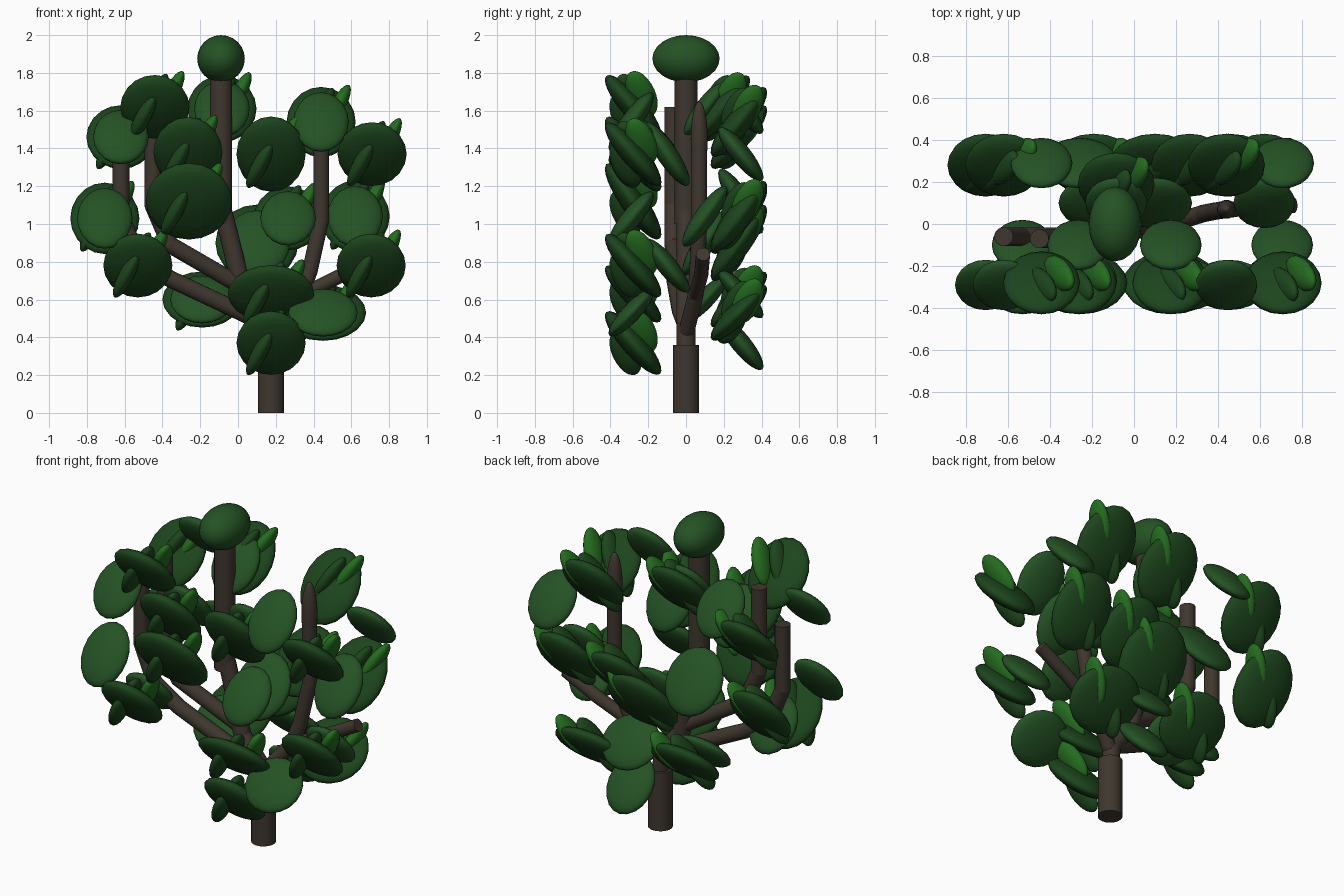
import bpy
from math import radians
from mathutils import Vector, Euler, Matrix

if "Cube" in bpy.data.objects:
    bpy.data.objects.remove(bpy.data.objects["Cube"])


def material(name, rgb):
    m = bpy.data.materials.new(name)
    m.diffuse_color = (*rgb, 1)
    m.use_nodes = True
    m.node_tree.nodes["Principled BSDF"].inputs["Base Color"].default_value = m.diffuse_color
    return m


BARK = material("bark", (0.05, 0.038, 0.028))
DARK = material("dark_leaf", (0.012, 0.06, 0.012))
MID = material("mid_leaf", (0.018, 0.085, 0.018))
BRIGHT = material("bright_leaf", (0.018, 0.15, 0.014))


def finish(name, mat):
    ob = bpy.context.object
    ob.name = name
    ob.data.materials.append(mat)
    bpy.ops.object.shade_smooth_by_angle(angle=radians(40))
    return ob


def blob(name, loc, radii, rot, mat, stretch=(1, 1, 1)):
    """Ellipsoid, tilted, then optionally stretched along world axes."""
    bpy.ops.mesh.primitive_uv_sphere_add(segments=20, ring_count=12, radius=1)
    ob = finish(name, mat)
    tilt = Euler([radians(a) for a in rot]).to_matrix().to_4x4()
    ob.data.transform(Matrix.Diagonal((*stretch, 1)) @ tilt @ Matrix.Diagonal((*radii, 1)))
    ob.location = loc


def limb(name, points, r):
    """Chain of cylinders with round joints."""
    pts = [Vector(p) for p in points]
    for a, b in zip(pts, pts[1:]):
        d = b - a
        bpy.ops.mesh.primitive_cylinder_add(vertices=18, radius=r, depth=d.length,
                                            location=(a + b) / 2)
        ob = finish(name, BARK)
        ob.rotation_euler = d.to_track_quat('Z', 'Y').to_euler()
    for p in pts[1:-1]:
        blob(name + "_joint", p, (r, r, r), (0, 0, 0), BARK)


# Trunk and branches
limb("trunk", [(0.175, 0, 0), (0.175, 0, 0.36)], 0.07)
limb("leader_base", [(0.175, 0, 0.34), (0.16, 0, 0.46), (0.03, 0, 0.62),
                     (-0.05, 0, 0.95), (-0.09, 0, 1.10)], 0.05)
limb("leader", [(-0.09, 0, 1.0), (-0.09, 0, 1.82)], 0.06)
limb("left_low_branch", [(0.16, 0, 0.46), (0, -0.03, 0.54), (-0.36, -0.06, 0.71),
                         (-0.53, -0.06, 0.82), (-0.62, -0.06, 1.04), (-0.62, -0.06, 1.44)], 0.045)
limb("left_high_branch", [(0.02, 0, 0.67), (-0.36, -0.07, 0.89), (-0.45, -0.07, 1.10),
                          (-0.45, -0.07, 1.62)], 0.045)
limb("right_branch", [(0.17, 0, 0.42), (0.33, 0.05, 0.62), (0.38, 0.06, 0.75),
                      (0.44, 0.07, 1.02), (0.44, 0.07, 1.40)], 0.042)
blob("right_branch_tip", (0.44, 0.07, 1.45), (0.045, 0.045, 0.2), (0, 0, 0), BARK)
limb("right_side_branch", [(0.33, 0.05, 0.62), (0.55, 0.08, 0.73), (0.76, 0.09, 0.84)], 0.038)

# Crown
blob("crown", (-0.09, 0, 1.875), (0.126, 0.178, 0.125), (0, 0, 0), MID)

# Leaf clusters: x, z, side (-1 front, 1 back), small pad offset, x stretch, z stretch
FAR, NEAR = -0.29, 0.10
CLUSTERS = [
    (0.175, 0.37, -1, FAR, 1, 1), (0.175, 0.63, -1, FAR, 1.25, 0.9),
    (-0.53, 0.78, -1, NEAR, 1, 1), (-0.26, 1.12, -1, FAR, 1.25, 1.2),
    (-0.265, 1.38, -1, NEAR, 1, 1.1), (0.175, 1.37, -1, NEAR, 1, 1.18),
    (-0.44, 1.62, -1, FAR, 1, 1), (0.71, 1.37, -1, FAR, 1, 1),
    (0.705, 0.78, -1, NEAR, 1, 1),
    (-0.62, 1.46, 1, FAR, 1, 1), (-0.705, 1.03, 1, FAR, 1, 1.12),
    (0.44, 1.54, 1, FAR, 1, 1.1), (0.265, 1.03, 1, FAR, 1, 1),
    (0.45, 0.53, 1, FAR, 1.25, 0.88), (-0.19, 0.60, 1, NEAR, 1.15, 0.88),
    (0.10, 0.90, 1, NEAR, 1.2, 1.2), (0.62, 1.04, 1, NEAR, 1, 1.12),
    (-0.085, 1.61, 1, NEAR, 1, 1.05),
]
LEAVES = [(-0.06, -0.04, -0.05, DARK), (0.085, 0.045, 0.07, BRIGHT), (0.0, -0.01, 0.055, DARK)]

for x, z, s, small_y, sx, sz in CLUSTERS:
    yc = 0.19 if x == -0.085 else 0.28
    # Large pad, with the smaller pad nearer or beyond the trunk
    blob("large_pad", (x, s * yc, z), (0.183, 0.217, 0.062), (s * 49, 0, 0), DARK, (sx, 1, sz))
    blob("small_pad", (x, s * small_y, z), (0.147, 0.18, 0.052), (s * 51, 0, 0), MID,
         (sx, 1, sz))
    # Slim leaves crossing the large pad
    for lx, ly, lz, mat in LEAVES:
        blob("slim_leaf", (x + lx * sx, s * yc + ly, z + lz * sz), (0.041, 0.072, 0.142),
             (-s * 22, 28, 0), mat)
